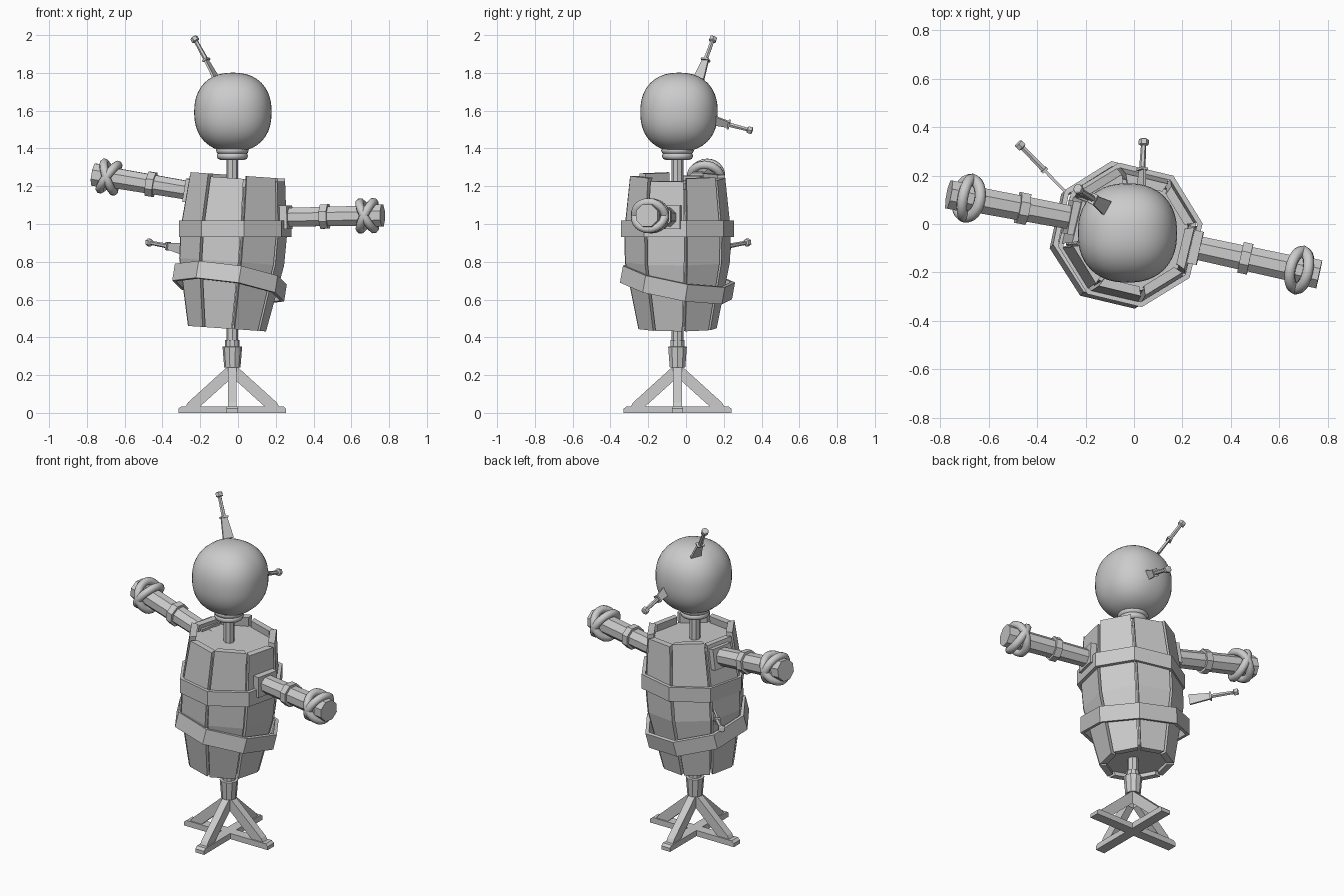
import bpy, bmesh
from math import radians, cos, sin, pi
from mathutils import Vector, Matrix

old = bpy.data.objects.get("Cube")
if old:
    bpy.data.objects.remove(old)

GREY = (0.6, 0.6, 0.6, 1)
grey = bpy.data.materials.new("plain grey")
grey.use_nodes = True
grey.diffuse_color = GREY
grey.node_tree.nodes["Principled BSDF"].inputs["Base Color"].default_value = GREY

CX, CY = -0.03, -0.045


def finish(bm, name, matrix=Matrix(), smooth=False):
    bmesh.ops.recalc_face_normals(bm, faces=bm.faces)
    for f in bm.faces:
        f.smooth = smooth
    mesh = bpy.data.meshes.new(name)
    bm.to_mesh(mesh)
    bm.free()
    mesh.materials.append(grey)
    obj = bpy.data.objects.new(name, mesh)
    bpy.context.collection.objects.link(obj)
    obj.matrix_world = matrix
    return obj


def bridge(bm, rings, closed=False):
    """Skin a list of vertex rings, capped unless the rings form a loop."""
    n = len(rings[0])
    pairs = list(zip(rings, rings[1:] + rings[:1])) if closed else list(zip(rings, rings[1:]))
    for a, b in pairs:
        for i in range(n):
            j = (i + 1) % n
            bm.faces.new((a[i], a[j], b[j], b[i]))
    if not closed:
        bm.faces.new(rings[0])
        bm.faces.new(rings[-1])


def lathe(name, profile, matrix, sides=8, turn=0.0, closed=False):
    """Revolve (radius, height) points about local z."""
    bm = bmesh.new()
    rings = [[bm.verts.new((r * cos(turn + 2 * pi * i / sides),
                            r * sin(turn + 2 * pi * i / sides), z))
              for i in range(sides)] for r, z in profile]
    bridge(bm, rings, closed)
    return finish(bm, name, matrix)


def ring(name, matrix, major, minor, squash=1.0):
    """Smooth rope loop around local z."""
    bm = bmesh.new()
    rings = []
    for i in range(24):
        a = 2 * pi * i / 24
        rings.append([bm.verts.new(((major + minor * cos(b)) * cos(a),
                                    (major + minor * cos(b)) * sin(a) * squash,
                                    minor * sin(b)))
                      for b in (2 * pi * k / 8 for k in range(8))])
    bridge(bm, rings, True)
    return finish(bm, name, matrix, True)


def plate(name, outline, width, matrix):
    """Extrude an (x, z) outline along y, centred."""
    bm = bmesh.new()
    bridge(bm, [[bm.verts.new((x, y, z)) for x, z in outline]
                for y in (-width / 2, width / 2)])
    return finish(bm, name, matrix)


def aim(start, end, side=(0, 0, 1)):
    """Local z runs from start to end, local x lies near the side direction."""
    start = Vector(start)
    z = (Vector(end) - start).normalized()
    y = z.cross(Vector(side)).normalized()
    x = y.cross(z)
    return Matrix.Translation(start) @ Matrix((x, y, z)).transposed().to_4x4()


def at(z):
    return Matrix.Translation((CX, CY, z))


# Cross-shaped stand with slanted braces
foot = [(0, 0), (0.285, 0), (0.285, 0.022), (0.27, 0.035), (0, 0.035)]
brace = [(0.25, 0.03), (0.235, 0.055), (0.02, 0.25), (0.02, 0.17), (0.175, 0.03)]
for k, side in enumerate(("left", "back", "right", "front")):
    m = at(0) @ Matrix.Rotation(k * pi / 2, 4, "Z")
    plate("stand_foot_" + side, foot, 0.06, m)
    plate("stand_brace_" + side, brace, 0.045, m)

# Post and its socket
lathe("post", [(0.031, 0.22), (0.031, 1.42)], at(0))
lathe("post_socket", [(0.043, 0.24), (0.052, 0.35), (0.038, 0.352), (0.038, 0.385)], at(0), 10)

# Barrel: separate staves round a closed core, leaning a little
PIVOT = 0.85
lean = at(PIVOT) @ Matrix.Rotation(radians(4), 4, "Y") @ Matrix.Translation((0, 0, -PIVOT))
TURN = radians(9)
belly = [(0.212, 0.445), (0.284, 0.8), (0.288, 0.96), (0.258, 1.25)]
lathe("barrel_core", [(0.19, 0.47), (0.252, 0.8), (0.255, 0.96), (0.233, 1.2)], lean, 8, TURN)
for k in range(8):
    bm = bmesh.new()
    rings = []
    lift = 0.008 * (-1) ** k
    for i, (r, z) in enumerate(belly):
        z += lift if i == 3 else 0
        row = []
        for depth, s in ((0, -1), (0, 1), (0.04, 1), (0.04, -1)):
            flat = (r - depth) * cos(pi / 8)
            half = r * sin(pi / 8) - 0.009 - depth * 0.4
            row.append(bm.verts.new((flat, s * half, z)))
        rings.append(row)
    bridge(bm, rings)
    finish(bm, f"barrel_stave_{k + 1}",
           lean @ Matrix.Rotation(TURN + (k + 0.5) * pi / 4, 4, "Z"))


# Barrel hoops, the lower one slipped askew
def hoop(name, matrix, r, h):
    lathe(name, [(r, -h), (r, h), (r - 0.022, h), (r - 0.022, -h)], matrix, 8, TURN, True)


hoop("upper_hoop", at(0.975) @ Matrix.Translation((0.015, 0, 0)), 0.302, 0.044)
hoop("lower_hoop", at(0.69) @ Matrix.Translation((-0.015, 0, 0))
     @ Matrix.Rotation(radians(9), 4, "Y") @ Matrix.Rotation(radians(-10), 4, "X"), 0.305, 0.046)

# Arms: tapered bar, base block, sleeve, end cap and a crossed rope binding
for side, start, end in (("left", (0.2, -0.085, 1.035), (0.765, -0.208, 1.045)),
                         ("right", (-0.2, 0.015, 1.167), (-0.765, 0.122, 1.262))):
    m = aim(start, end)
    length = (Vector(end) - Vector(start)).length

    def along(t):
        return m @ Matrix.Translation((0, 0, t * length))

    lathe(side + "_arm", [(0.052, -0.05), (0.058, length - 0.06)], m, 8, pi / 8)
    lathe(side + "_arm_end", [(0.064, -0.06), (0.064, 0)], along(1), 8, pi / 8)
    lathe(side + "_arm_sleeve", [(0.07, -0.02), (0.07, 0.02)], along(0.46), 8, pi / 8)
    plate(side + "_arm_block", [(-0.062, 0), (0.062, 0), (0.062, 0.075), (-0.062, 0.075)],
          0.14, m)
    for tag, tilt in (("a", 27), ("b", -27)):
        ring(f"{side}_rope_{tag}", along(0.855) @ Matrix.Rotation(radians(tilt), 4, "Y"),
             0.08, 0.023)

# Neck rope
for k, (z, r) in enumerate(((1.36, 0.062), (1.39, 0.066))):
    ring(f"neck_rope_{k + 1}", at(z), r, 0.021)

# Round stuffed head, slightly boxy
bm = bmesh.new()
bmesh.ops.create_cube(bm, size=2)
bmesh.ops.subdivide_edges(bm, edges=bm.edges, cuts=11, use_grid_fill=True)
for v in bm.verts:
    x, y, z = v.co
    ball = Vector((x * (1 - y*y/2 - z*z/2 + y*y*z*z/3) ** 0.5,
                   y * (1 - z*z/2 - x*x/2 + z*z*x*x/3) ** 0.5,
                   z * (1 - x*x/2 - y*y/2 + x*x*y*y/3) ** 0.5))
    puff = sum(abs(c) ** 2.3 for c in ball) ** (-1 / 2.3)
    v.co = ball * puff * 0.205
    v.co.z *= 1.02
finish(bm, "head", Matrix.Translation((-0.027, -0.037, 1.592)), True)

# Knives stuck in the head and barrel: blade, guard, grip and pommel
blade = [(-0.018, 0), (-0.018, 0.004), (0.018, 0.004), (0.018, 0), (0.032, -0.12), (-0.032, -0.12)]
for name, guard, tip, side in (
        ("crown_knife", (-0.168, 0.103, 1.868), (-0.235, 0.147, 1.99), (0.5, 1, 0)),
        ("nape_knife", (0.034, 0.225, 1.527), (0.041, 0.352, 1.493), (0.6, 0, 1)),
        ("barrel_knife", (-0.37, 0.222, 0.883), (-0.48, 0.335, 0.904), (0, 0, 1))):
    m = aim(guard, tip, side)
    n = (Vector(tip) - Vector(guard)).length
    plate(name + "_blade", blade, 0.012, m)
    plate(name + "_guard", [(-0.022, -0.004), (0.022, -0.004), (0.022, 0.006), (-0.022, 0.006)],
          0.03, m)
    lathe(name + "_grip", [(0.013, 0), (0.011, n - 0.03), (0.021, n - 0.025),
                           (0.021, n - 0.004), (0.014, n)], m, 6)
